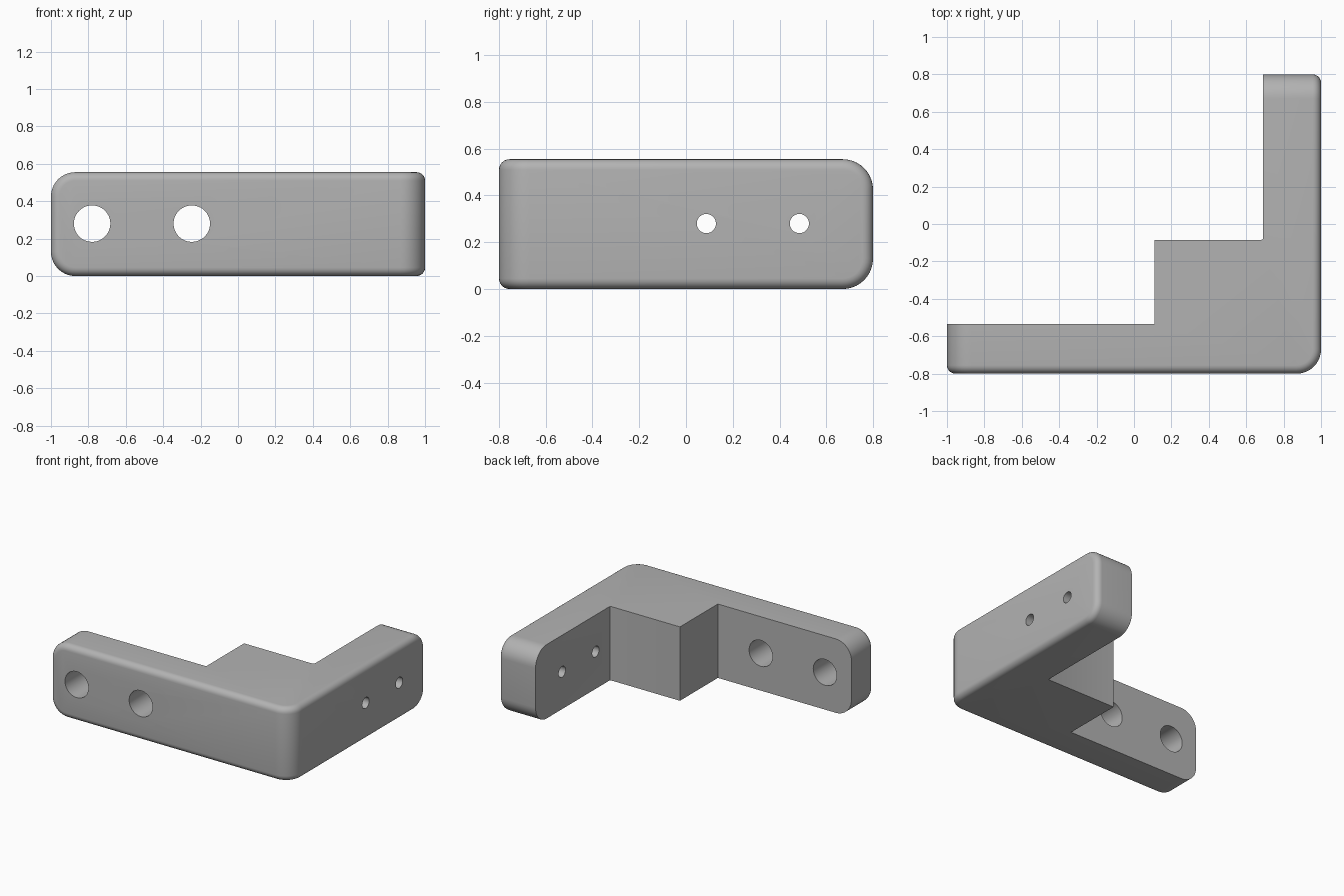
import bpy, bmesh, math
from mathutils import Vector

if "Cube" in bpy.data.objects:
    bpy.data.objects.remove(bpy.data.objects["Cube"])

H = 0.555          # bracket height
CORNER_R = 0.13    # large radius on corner and arm ends
EDGE_R = 0.045     # small fillet around the outer skin

grey = bpy.data.materials.new("light grey")
grey.diffuse_color = (0.45, 0.45, 0.45, 1)
grey.use_nodes = True
grey.node_tree.nodes["Principled BSDF"].inputs["Base Color"].default_value = grey.diffuse_color


def bevel(bm, edges, radius, segments):
    bmesh.ops.bevel(bm, geom=edges, offset=radius, offset_type='OFFSET',
                    segments=segments, profile=0.5, affect='EDGES',
                    clamp_overlap=False)
    bm.normal_update()


def edges_where(bm, test):
    return [e for e in bm.edges if all(test(v.co) for v in e.verts)]


def near(a, b):
    return abs(a - b) < 1e-4


# Bracket body: L profile with a square block in the inner corner
profile = [(-1, -0.8), (1, -0.8), (1, 0.8), (0.69, 0.8),
           (0.69, -0.085), (0.11, -0.085), (0.11, -0.535), (-1, -0.535)]
bm = bmesh.new()
base = bm.faces.new([bm.verts.new((x, y, 0)) for x, y in profile])
top = bmesh.ops.extrude_face_region(bm, geom=[base])["geom"]
bmesh.ops.translate(bm, vec=(0, 0, H),
                    verts=[g for g in top if isinstance(g, bmesh.types.BMVert)])
bmesh.ops.recalc_face_normals(bm, faces=bm.faces)

# Large radii: outer corner and the four end edges of the arms
big = edges_where(bm, lambda c: near(c.x, 1) and near(c.y, -0.8))
for z in (0, H):
    big += edges_where(bm, lambda c: near(c.x, -1) and near(c.z, z))
    big += edges_where(bm, lambda c: near(c.y, 0.8) and near(c.z, z))
bevel(bm, big, CORNER_R, 10)

# Tiny radius where the block meets the side arm
bevel(bm, edges_where(bm, lambda c: near(c.x, 0.69) and near(c.y, -0.085)), 0.012, 3)


# Fillet all around the outer skin (front, right and rounded corner)
def is_skin(f):
    n, c = f.normal, f.calc_center_median()
    if abs(n.z) > 0.01:
        return False
    return (n.y < -0.99 and c.y < -0.79) or (n.x > 0.99 and c.x > 0.99) \
        or (n.x > 0.01 and n.y < -0.01 and c.x > 0.8 and c.y < -0.6)


rim = [e for e in bm.edges if len(e.link_faces) == 2
       and is_skin(e.link_faces[0]) != is_skin(e.link_faces[1])]
bevel(bm, rim, EDGE_R, 6)

mesh = bpy.data.meshes.new("corner_bracket")
bm.to_mesh(mesh)
bm.free()
mesh.materials.append(grey)
bracket = bpy.data.objects.new("corner_bracket", mesh)
bpy.context.collection.objects.link(bracket)


# Screw holes through both arms
def drill(location, radius, rotation):
    bpy.ops.mesh.primitive_cylinder_add(vertices=48, radius=radius, depth=0.8,
                                        location=location, rotation=rotation)
    cutter = bpy.context.object
    cutter.name = "hole_cutter"
    cutter.hide_render = True
    cutter.data.materials.append(grey)
    mod = bracket.modifiers.new("hole", 'BOOLEAN')
    mod.operation, mod.solver, mod.object = 'DIFFERENCE', 'EXACT', cutter
    bpy.context.view_layer.objects.active = bracket
    bpy.ops.object.modifier_apply(modifier=mod.name)
    bpy.data.objects.remove(cutter)


for x in (-0.78, -0.247):
    drill((x, -0.67, 0.28), 0.0975, (math.pi / 2, 0, 0))
for y in (0.087, 0.485):
    drill((0.85, y, 0.28), 0.041, (0, math.pi / 2, 0))

bpy.ops.object.select_all(action='DESELECT')
bracket.select_set(True)
bpy.context.view_layer.objects.active = bracket
bpy.ops.object.shade_smooth_by_angle(angle=math.radians(30))
